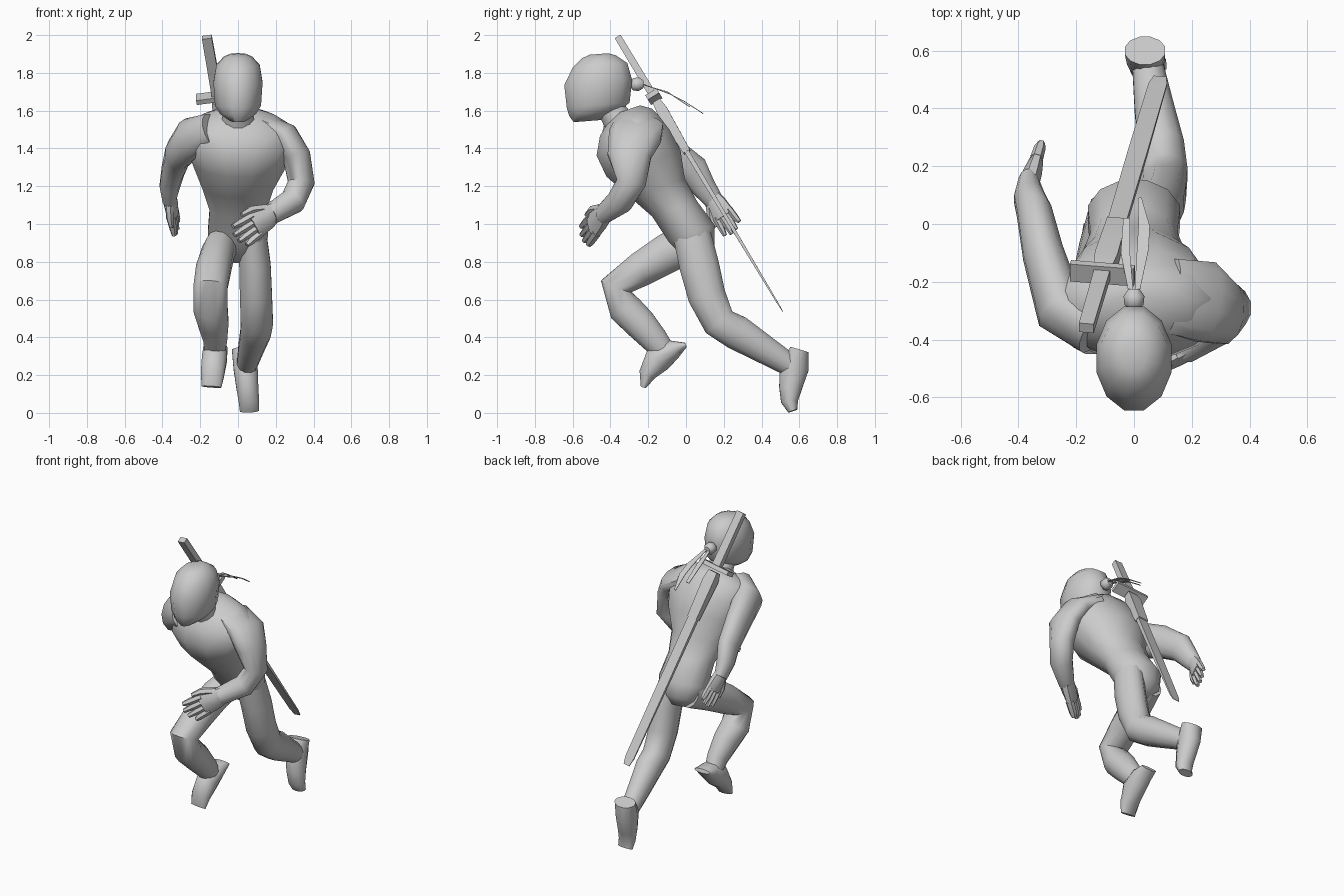
import bpy, bmesh, math
from mathutils import Vector

X, Y = Vector((1, 0, 0)), Vector((0, 1, 0))


def loft(name, rings, hint=X, axis=None, n=12):
    """Skin rings (x, y, z, half size along hint, half size across it)."""
    bm = bmesh.new()
    pts = [Vector(r[:3]) for r in rings]
    k = 1 / math.cos(math.pi / n)
    loops = []
    for i, (p, r) in enumerate(zip(pts, rings)):
        t = Vector(axis) if axis else pts[min(i + 1, len(pts) - 1)] - pts[max(i - 1, 0)]
        t.normalize()
        u = (hint - t * hint.dot(t)).normalized()
        v = t.cross(u)
        loop = []
        for j in range(n):
            a = 2 * math.pi * (j + 0.5) / n
            loop.append(bm.verts.new(p + u * (r[3] * k * math.cos(a)) + v * (r[4] * k * math.sin(a))))
        loops.append(loop)
    for lo, hi in zip(loops, loops[1:]):
        for j in range(n):
            q = (j + 1) % n
            bm.faces.new((lo[j], lo[q], hi[q], hi[j]))
    bm.faces.new(loops[0][::-1])
    bm.faces.new(loops[-1])
    bmesh.ops.recalc_face_normals(bm, faces=bm.faces)
    me = bpy.data.meshes.new(name)
    bm.to_mesh(me)
    bm.free()
    ob = bpy.data.objects.new(name, me)
    bpy.context.collection.objects.link(ob)
    return ob


def hand(name, wrist, direction, spread, length):
    """Palm, four fanned fingers and a thumb; the thumb lies on the -spread side."""
    w, d = Vector(wrist), Vector(direction).normalized()
    s = Vector(spread)
    s = (s - d * s.dot(d)).normalized()
    k = length / .2

    def ring(along, side, a, b):
        return (*(w + d * along * length + s * side * k), a * k, b * k)

    loft(name + "_palm", [ring(-.08, 0, .036, .032), ring(.2, 0, .048, .03),
                          ring(.54, 0, .054, .022)], s, n=8)
    for i, reach in enumerate((.94, 1, .97, .86)):
        f = i - 1.5
        loft(f"{name}_finger_{i + 1}", [ring(.46, f * .026, .015, .018),
                                        ring(.75, f * .029, .014, .016),
                                        ring(reach, f * .032, .009, .01)], s, n=6)
    loft(name + "_thumb", [ring(.1, -.03, .018, .018), ring(.4, -.06, .016, .016),
                           ring(.64, -.066, .009, .01)], s, n=6)


# Head, neck and leaning torso
loft("head", [(0, -.52, 1.545, .04, .075), (0, -.485, 1.585, .095, .135),
              (0, -.465, 1.63, .122, .167), (0, -.465, 1.75, .13, .18),
              (0, -.455, 1.84, .115, .145), (0, -.46, 1.885, .075, .09),
              (0, -.46, 1.9, .04, .05)], axis=(0, -.08, 1))
loft("neck", [(0, -.33, 1.5, .1, .09), (0, -.38, 1.58, .08, .075), (0, -.43, 1.66, .075, .07)])
loft("torso", [(0, .08, .81, .06, .05), (0, .065, .86, .125, .09), (0, .03, .95, .16, .13),
               (0, -.06, 1.08, .15, .125), (0, -.15, 1.19, .185, .152),
               (.01, -.225, 1.32, .245, .208), (.01, -.28, 1.43, .285, .205),
               (0, -.3, 1.52, .265, .165), (0, -.3, 1.57, .19, .125),
               (0, -.31, 1.605, .09, .07)], axis=(0, -.33, .94))

# Forward leg
loft("front_leg", [(-.07, .06, .91, .08, .10), (-.105, -.09, .85, .085, .105),
                   (-.13, -.24, .76, .092, .092), (-.145, -.37, .67, .09, .085),
                   (-.145, -.32, .55, .09, .09), (-.13, -.245, .475, .08, .085),
                   (-.12, -.165, .385, .062, .072), (-.125, -.12, .33, .055, .06)])
loft("front_foot", [(-.12, .0, .36, .055, .012), (-.12, -.07, .335, .064, .055),
                    (-.125, -.15, .285, .066, .075), (-.135, -.205, .205, .062, .045),
                    (-.14, -.225, .138, .052, .015)])

# Trailing leg
loft("rear_leg", [(.07, .03, .95, .08, .10), (.09, .07, .78, .083, .105),
                  (.095, .11, .62, .085, .1), (.1, .175, .48, .085, .09),
                  (.093, .27, .425, .08, .092), (.07, .4, .345, .068, .077),
                  (.05, .53, .265, .055, .062), (.045, .57, .24, .05, .05)])
loft("rear_foot", [(.038, .60, .335, .07, .05), (.04, .572, .24, .064, .078),
                   (.05, .553, .13, .058, .06), (.058, .548, .06, .054, .045),
                   (.06, .565, .01, .05, .025)])

# Arms: left bent across the body, right swung backward
loft("left_arm", [(.13, -.25, 1.53, .13, .055), (.25, -.27, 1.465, .14, .072),
                  (.31, -.3, 1.36, .115, .074), (.335, -.29, 1.22, .078, .07),
                  (.29, -.35, 1.12, .07, .068), (.17, -.44, 1.05, .045, .055)], Y)
hand("left_hand", (.185, -.43, 1.06), (-.2, -.12, -.14), (.25, .1, -1), .265)
loft("right_arm", [(-.14, -.37, 1.5, .08, .09), (-.255, -.3, 1.45, .085, .115),
                   (-.315, -.1, 1.375, .07, .10), (-.345, .04, 1.28, .06, .085),
                   (-.362, .09, 1.2, .053, .066), (-.365, .15, 1.12, .034, .05)], X)
hand("right_hand", (-.362, .14, 1.14), (.03, .095, -.15), (.25, 1, .4), .22)

# Headband knot and its two trailing ties
loft("headband_knot", [(0, -.295, 1.74, .015, .015), (0, -.28, 1.74, .033, .033),
                       (0, -.25, 1.74, .036, .036), (0, -.225, 1.74, .02, .02)], n=8)
loft("headband_tie_short", [(-.01, -.24, 1.74, .008, .002), (-.03, -.1, 1.7, .016, .002),
                            (-.025, .02, 1.62, .012, .002)], n=4)
loft("headband_tie_long", [(.01, -.24, 1.745, .008, .002), (.03, -.09, 1.69, .02, .002),
                           (.035, -.01, 1.65, .02, .002), (.02, .09, 1.585, .006, .002)], n=4)

# Sword slung diagonally across the back
TOP, TIP = Vector((-.165, -.36, 1.99)), Vector((.09, .51, .54))


def sword_part(name, *stations):
    loft(name, [(*TOP.lerp(TIP, t), a, b) for t, a, b in stations], n=4)


sword_part("sword_grip", (0, .026, .018), (.22, .028, .02))
sword_part("sword_guard", (.21, .112, .035), (.226, .112, .035))
sword_part("scabbard_mouth", (.235, .032, .022), (.27, .04, .03), (.42, .035, .02))
sword_part("scabbard_blade", (.4, .033, .013), (.7, .034, .009), (.97, .032, .004), (1, .022, .002))

# Smooth the body while keeping crisp edges
bpy.ops.object.select_all(action='SELECT')
bpy.context.view_layer.objects.active = bpy.data.objects["torso"]
bpy.ops.object.shade_smooth_by_angle(angle=math.radians(50))
